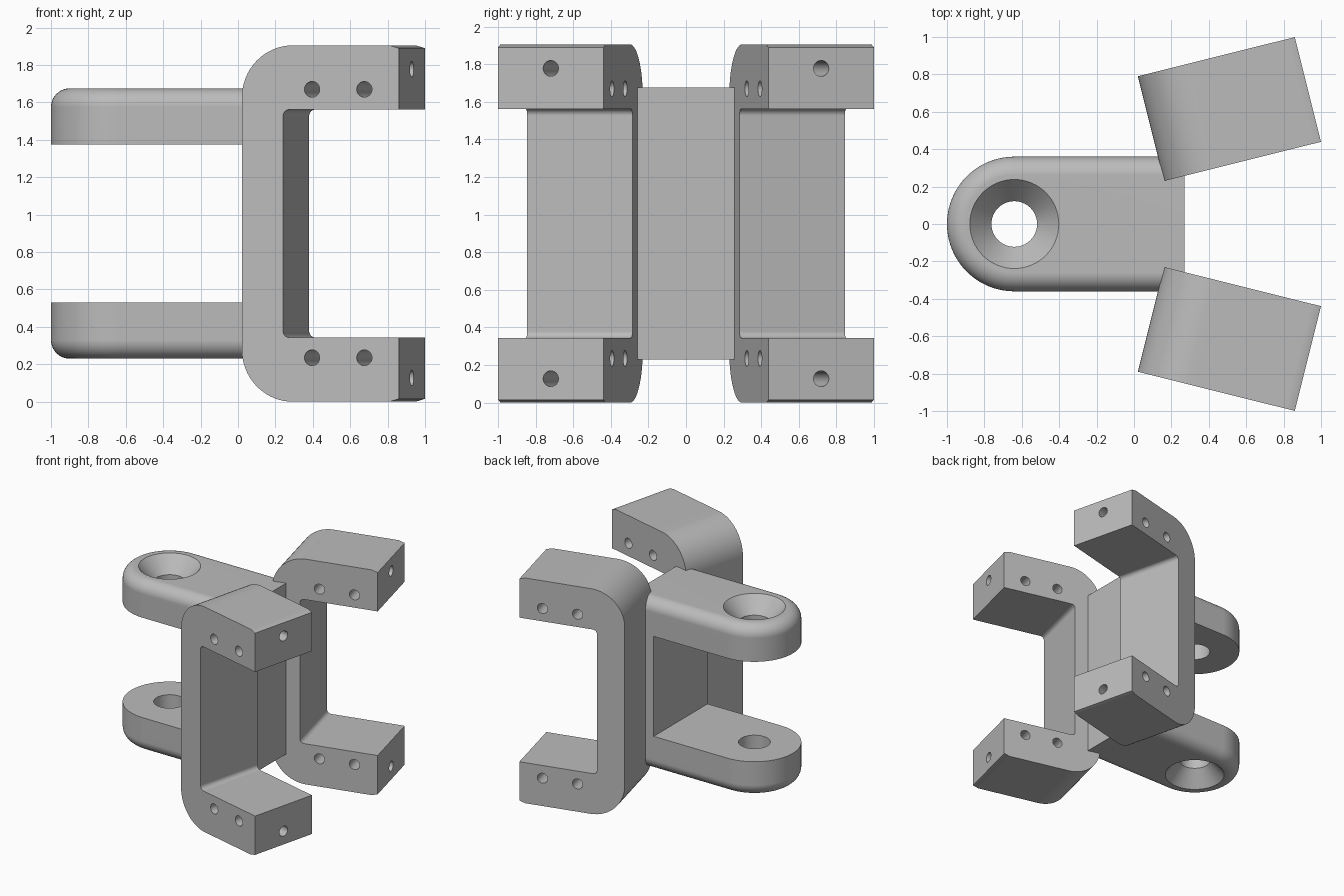
import bpy, bmesh
from math import sin, cos, pi, radians
from mathutils import Matrix, Vector

cube = bpy.data.objects.get("Cube")
if cube:
    bpy.data.objects.remove(cube, do_unlink=True)

grey = bpy.data.materials.new("plain grey")
grey.use_nodes = True
grey.diffuse_color = (0.5, 0.5, 0.5, 1)
grey.node_tree.nodes["Principled BSDF"].inputs["Base Color"].default_value = (0.5, 0.5, 0.5, 1)

HEIGHT = 1.905


def arc(cx, cy, r, start, end, n):
    """Points on an arc, angles in degrees."""
    angles = [radians(start + (end - start) * i / n) for i in range(n + 1)]
    return [(cx + r * cos(a), cy + r * sin(a)) for a in angles]


def loft(name, rings):
    """Closed solid through equal-sized rings of points."""
    bm = bmesh.new()
    loops = [[bm.verts.new(p) for p in ring] for ring in rings]
    n = len(loops[0])
    for a, b in zip(loops, loops[1:]):
        for i in range(n):
            j = (i + 1) % n
            bm.faces.new((a[i], a[j], b[j], b[i]))
    bm.faces.new(loops[0][::-1])
    bm.faces.new(loops[-1])
    bmesh.ops.recalc_face_normals(bm, faces=bm.faces)
    mesh = bpy.data.meshes.new(name)
    bm.to_mesh(mesh)
    bm.free()
    mesh.materials.append(grey)
    obj = bpy.data.objects.new(name, mesh)
    bpy.context.collection.objects.link(obj)
    return obj


def lathe(name, profile, matrix, n=48):
    """Solid of revolution from (radius, z) pairs."""
    rings = [[matrix @ Vector((x, y, z)) for x, y in arc(0, 0, r, 0, 360 - 360 / n, n - 1)]
             for r, z in profile]
    return loft(name, rings)


def activate(obj):
    bpy.ops.object.select_all(action='DESELECT')
    obj.select_set(True)
    bpy.context.view_layer.objects.active = obj


def cut(obj, cutter):
    cutter.hide_render = True
    mod = obj.modifiers.new("cut", 'BOOLEAN')
    mod.operation = 'DIFFERENCE'
    mod.solver = 'EXACT'
    mod.object = cutter
    activate(obj)
    bpy.ops.object.modifier_apply(modifier=mod.name)
    bpy.data.objects.remove(cutter, do_unlink=True)


def place(obj, matrix):
    """Bake a transform into the mesh, keeping normals outward."""
    bm = bmesh.new()
    bm.from_mesh(obj.data)
    bm.transform(matrix)
    if matrix.determinant() < 0:
        bmesh.ops.reverse_faces(bm, faces=bm.faces)
    bm.to_mesh(obj.data)
    bm.free()


def smooth(obj):
    activate(obj)
    bpy.ops.object.shade_smooth_by_angle(angle=radians(30))
    mod = obj.modifiers.new("even shading", 'WEIGHTED_NORMAL')
    mod.keep_sharp = True


# Fork lugs: rounded outline, filleted outer edge, countersunk hole
LUG_X, LUG_R, LUG_H, BACK_X, FILLET = -0.64, 0.36, 0.30, 0.27, 0.10


def lug_ring(inset, z):
    r = LUG_R - inset
    outline = [(BACK_X, r)] + arc(LUG_X, 0, r, 90, 270, 40) + [(BACK_X, -r)]
    return [(x, y, z) for x, y in outline]


def make_lug(name, matrix):
    edge = arc(FILLET, LUG_H - FILLET, FILLET, 180, 90, 10)
    lug = loft(name, [lug_ring(0, 0)] + [lug_ring(t, z) for t, z in edge])
    sink = [(0.122, -0.1), (0.122, 0.17), (0.238, LUG_H), (0.282, LUG_H + 0.05)]
    cut(lug, lathe("countersink", sink, Matrix.Translation((LUG_X, 0, 0)), 64))
    place(lug, matrix)
    smooth(lug)


LUG_Z = 1.375
make_lug("upper_lug", Matrix.Translation((0, 0, LUG_Z)))
make_lug("lower_lug", Matrix.Translation((0, 0, HEIGHT - LUG_Z)) @ Matrix.Scale(-1, 4, (0, 0, 1)))

# Web joining the lugs
web_outline = [(0.05, -LUG_R), (BACK_X, -LUG_R), (BACK_X, LUG_R), (0.05, LUG_R)]
loft("web", [[(x, y, z) for x, y in web_outline] for z in (HEIGHT - LUG_Z, LUG_Z)])

# C-shaped brackets, splayed to either side
LENGTH, WIDTH, LEG, ARM_Z = 0.865, 0.577, 0.227, 1.562
BEND, INNER = 0.28, 0.035


def make_bracket(name, matrix):
    upper = arc(LEG + INNER, ARM_Z - INNER, INNER, 180, 90, 6)
    upper += [(LENGTH, ARM_Z), (LENGTH, HEIGHT - 0.015), (LENGTH - 0.05, HEIGHT)]
    upper += arc(BEND, HEIGHT - BEND, BEND, 90, 180, 16)
    profile = upper + [(x, HEIGHT - z) for x, z in reversed(upper)]
    bracket = loft(name, [[(x, y, z) for x, z in profile] for y in (0, WIDTH)])
    along_y = Matrix.Rotation(-pi / 2, 4, 'X')
    along_x = Matrix.Rotation(pi / 2, 4, 'Y')
    bore = 0.042
    for flip in (False, True):
        side_z, end_z = (HEIGHT - z if flip else z for z in (1.67, 1.778))
        # Cross holes through each arm
        for x in (0.387, 0.675):
            cut(bracket, lathe("cross_hole", [(bore, -0.1), (bore, WIDTH + 0.1)],
                               Matrix.Translation((x, 0, side_z)) @ along_y, 32))
        # Blind hole in the arm end
        cut(bracket, lathe("end_hole", [(bore, -0.4), (bore, 0.1)],
                           Matrix.Translation((LENGTH, WIDTH / 2, end_z)) @ along_x, 32))
    place(bracket, matrix)
    smooth(bracket)


splay = Matrix.Translation((0.16, 0.23, 0)) @ Matrix.Rotation(radians(14), 4, 'Z')
make_bracket("back_bracket", splay)
make_bracket("front_bracket", Matrix.Scale(-1, 4, (0, 1, 0)) @ splay)
